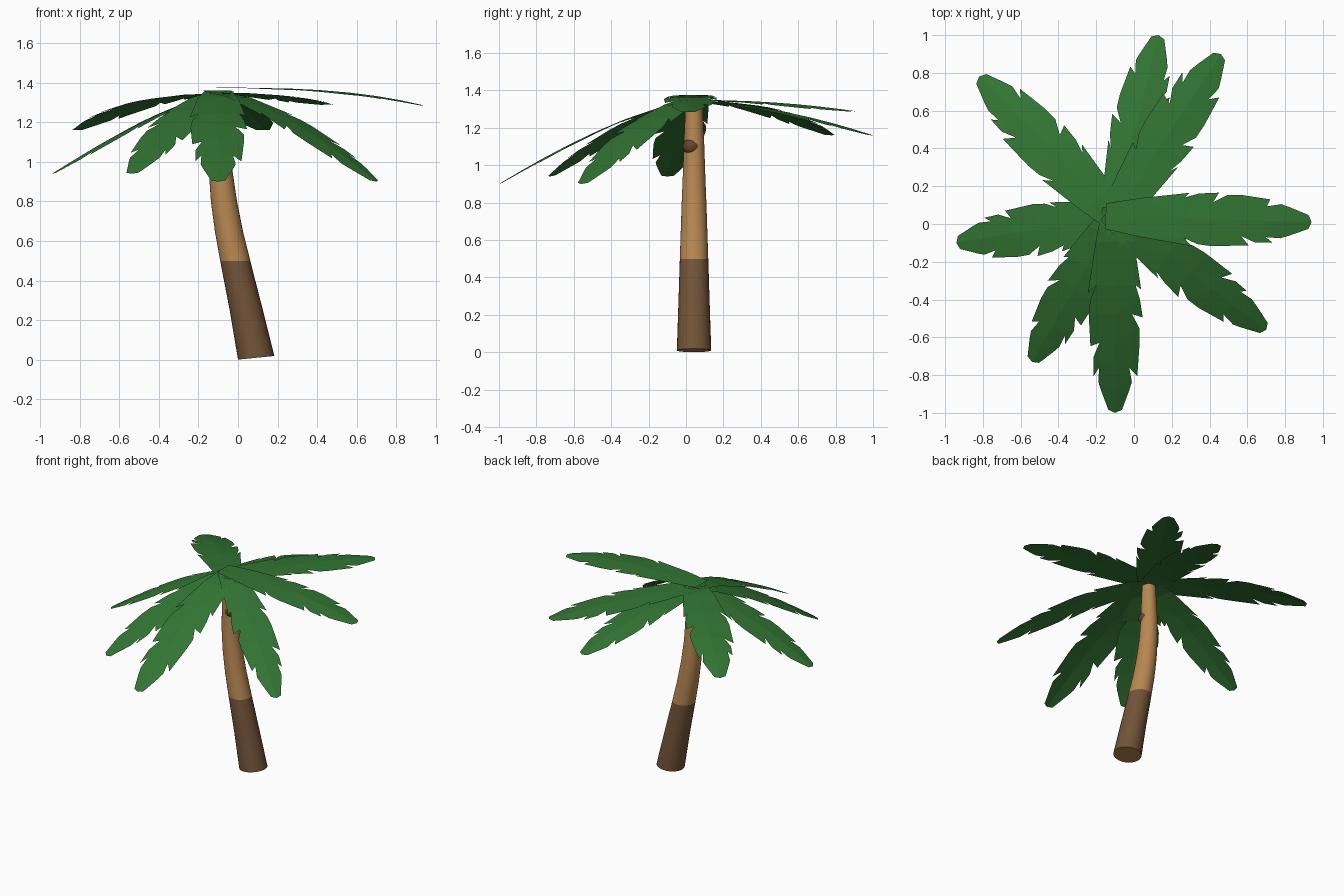
import bpy, bmesh, math, random
from mathutils import Vector

if "Cube" in bpy.data.objects:
    bpy.data.objects.remove(bpy.data.objects["Cube"])
random.seed(4)


def material(name, col):
    m = bpy.data.materials.new(name)
    m.diffuse_color = (*col, 1)
    m.use_nodes = True
    m.node_tree.nodes["Principled BSDF"].inputs["Base Color"].default_value = m.diffuse_color
    return m


green = material("leaf green", (0.032, 0.18, 0.033))
tan = material("tan bark", (0.48, 0.245, 0.085))
brown = material("dark bark", (0.17, 0.088, 0.04))
nut = material("coconut brown", (0.13, 0.055, 0.027))


def finish(bm, name, mats):
    me = bpy.data.meshes.new(name)
    bm.to_mesh(me)
    bm.free()
    for m in mats:
        me.materials.append(m)
    ob = bpy.data.objects.new(name, me)
    bpy.context.collection.objects.link(ob)
    return ob


# Leaning trunk: rings of (z, centre x, radius), dark below z = 0.5
rings = [(0.01, 0.092, 0.092), (0.25, 0.042, 0.084), (0.5, -0.014, 0.076),
         (0.65, -0.046, 0.071), (0.8, -0.071, 0.066), (0.95, -0.087, 0.06),
         (1.1, -0.092, 0.055), (1.34, -0.09, 0.045)]
N = 32
bm = bmesh.new()
loops = []
for i, (z, cx, r) in enumerate(rings):
    tilt = 0.1 if i == 0 else 0
    loops.append([bm.verts.new((cx + r * math.cos(a), 0.043 + r * math.sin(a),
                                z + tilt * r * math.cos(a)))
                  for a in (2 * math.pi * k / N for k in range(N))])
for i in range(len(loops) - 1):
    for k in range(N):
        j = (k + 1) % N
        f = bm.faces.new((loops[i][k], loops[i][j], loops[i + 1][j], loops[i + 1][k]))
        f.material_index = 1 if i < 2 else 0
        f.smooth = True
bm.faces.new(loops[0][::-1])
bm.faces.new(loops[-1])
finish(bm, "trunk", [tan, brown])

# Coconut tucked under the crown
bpy.ops.mesh.primitive_uv_sphere_add(segments=16, ring_count=10, radius=0.048,
                                     location=(-0.075, 0.03, 1.1))
ob = bpy.context.object
ob.name = "coconut"
ob.data.materials.append(nut)
bpy.ops.object.shade_smooth()

# Fronds: stations along the spine, half width there, and inner notch width per side
STATIONS = [0.0, 0.17, 0.38, 0.52, 0.66, 0.78, 0.89]
WIDTH = [0.065, 0.1, 0.135, 0.14, 0.13, 0.11, 0.075]
NOTCH = {1: [1, 1, 0.72, 0.97, 0.62, 0.75, 0.97],
         -1: [1, 0.97, 0.78, 0.62, 0.97, 0.66, 0.97]}


def frond(name, tip, z0, power, scale, flip):
    base = Vector((-0.1, 0.04, 0))
    d = Vector((tip[0], tip[1], 0)) - base
    base -= d.normalized() * 0.05
    d = Vector((tip[0], tip[1], 0)) - base
    side = Vector((-d.y, d.x, 0)).normalized()
    bm = bmesh.new()

    def point(t, w):
        p = base + d * t + side * w * scale
        p.z = z0 - (z0 - tip[2]) * t ** power - 0.12 * abs(w) * t
        return bm.verts.new(p)

    spine = [point(t, 0) for t in STATIONS] + [point(1, 0)]
    for s in (1, -1):
        notch = NOTCH[s * flip]
        inner = [point(t, s * w * n) for t, w, n in zip(STATIONS, WIDTH, notch)]
        inner.append(point(0.985, s * 0.035))
        for i in range(len(STATIONS)):
            face = [spine[i], spine[i + 1], inner[i + 1]]
            if i + 1 < len(STATIONS) and notch[i + 1] < 0.95:
                # pointed lobe reaching past the notch
                t, w = STATIONS[i + 1], WIDTH[i + 1]
                jut = random.uniform(0.015, 0.045)
                face.append(point(t + jut, s * w * random.uniform(0.95, 1.04)))
            if notch[i] < 0.95:
                # full shoulder just after the notch
                t = STATIONS[i] + 0.07
                w = (WIDTH[i] + WIDTH[min(i + 1, 6)]) / 2
                face.append(point(t, s * w * 0.93))
            face.append(inner[i])
            if s < 0:
                face.reverse()
            bm.faces.new(face)
    for f in bm.faces:
        f.normal_update()
        if f.normal.z < 0:
            f.normal_flip()
    bmesh.ops.triangulate(bm, faces=bm.faces[:])
    finish(bm, name, [green])


FRONDS = [((0.94, 0.01, 1.285), 1.375, 3.0, 1.05), ((0.46, 0.9, 1.29), 1.35, 2.2, 1.05),
          ((0.13, 1.0, 1.16), 1.345, 1.8, 1.0), ((-0.82, 0.78, 1.16), 1.345, 2.3, 1.05),
          ((-0.94, -0.1, 0.94), 1.36, 1.35, 1.0), ((-0.54, -0.73, 0.94), 1.355, 1.5, 1.0),
          ((-0.1, -1.0, 0.9), 1.36, 1.45, 1.03), ((0.7, -0.56, 0.9), 1.36, 1.5, 0.97)]
for i, (tip, z0, power, scale) in enumerate(FRONDS):
    frond("frond_%d" % (i + 1), tip, z0, power, scale, 1 if i % 2 else -1)
